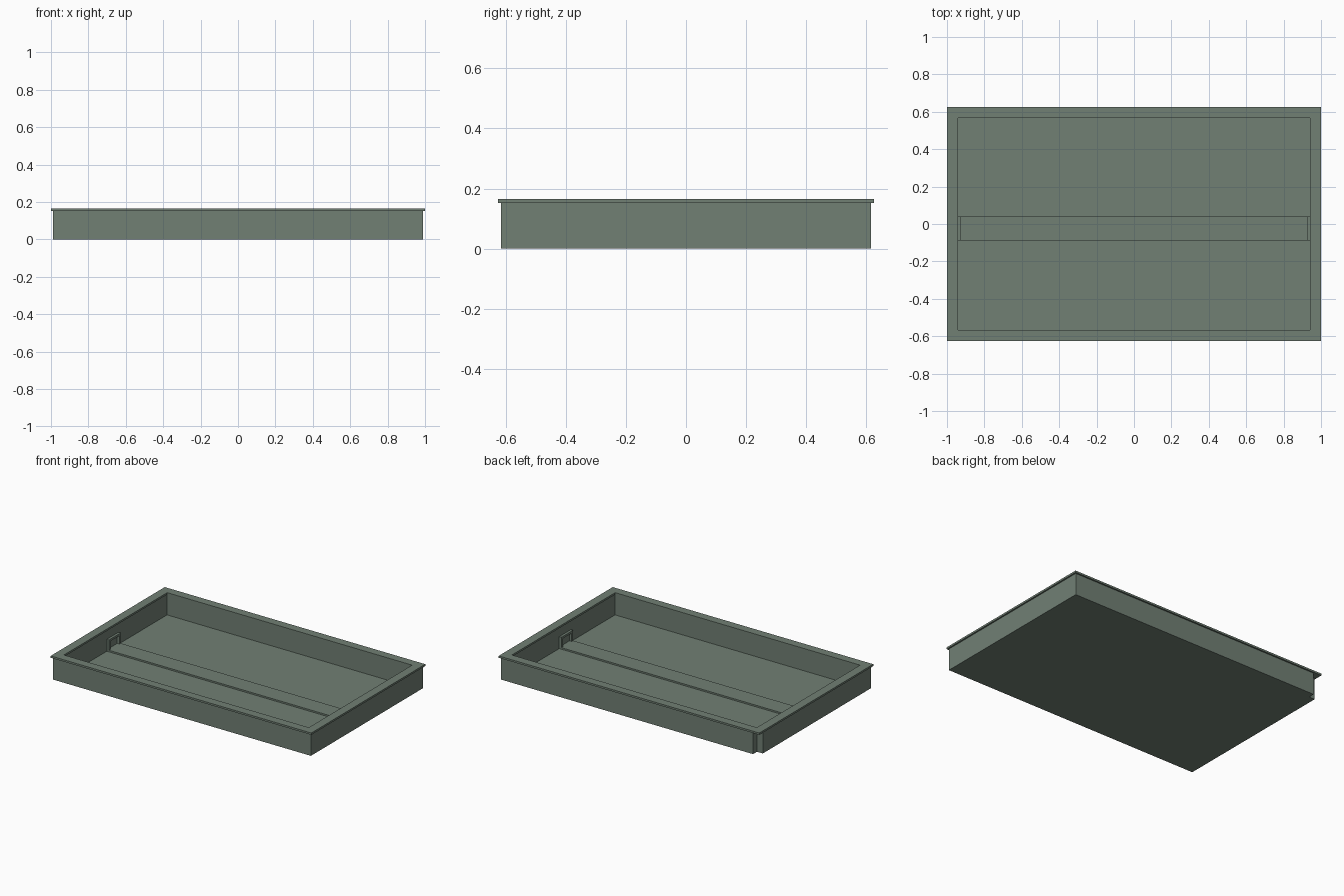
import bpy, bmesh

if "Cube" in bpy.data.objects:
    bpy.data.objects.remove(bpy.data.objects["Cube"])

green = bpy.data.materials.new("muted_green")
green.diffuse_color = (0.165, 0.215, 0.175, 1)
green.use_nodes = True
green.node_tree.nodes["Principled BSDF"].inputs["Base Color"].default_value = green.diffuse_color


def boxes(name, spans):
    """One object made of boxes, each given as (x0, x1, y0, y1, z0, z1)."""
    bm = bmesh.new()
    for x0, x1, y0, y1, z0, z1 in spans:
        vs = bmesh.ops.create_cube(bm, size=1)["verts"]
        for v in vs:
            v.co.x = x1 if v.co.x > 0 else x0
            v.co.y = y1 if v.co.y > 0 else y0
            v.co.z = z1 if v.co.z > 0 else z0
    me = bpy.data.meshes.new(name)
    bm.to_mesh(me)
    bm.free()
    me.materials.append(green)
    ob = bpy.data.objects.new(name, me)
    bpy.context.collection.objects.link(ob)
    return ob


def frame(name, outer, inner, z0, z1):
    """Flat rectangular ring with a real opening."""
    bm = bmesh.new()
    rings = []
    for z in (z0, z1):
        for hx, hy in (outer, inner):
            rings.append([bm.verts.new((sx * hx, sy * hy, z))
                          for sx, sy in ((-1, -1), (1, -1), (1, 1), (-1, 1))])
    bo, bi, to, ti = rings
    for a, b in ((bo, to), (to, ti), (ti, bi), (bi, bo)):
        for i in range(4):
            j = (i + 1) % 4
            bm.faces.new((a[i], a[j], b[j], b[i]))
    bmesh.ops.recalc_face_normals(bm, faces=bm.faces)
    me = bpy.data.meshes.new(name)
    bm.to_mesh(me)
    bm.free()
    me.materials.append(green)
    ob = bpy.data.objects.new(name, me)
    bpy.context.collection.objects.link(ob)
    return ob


X, Y = 0.99, 0.615        # outer wall faces
XI, YI = 0.945, 0.572     # inner wall faces
FLOOR, LIP, TOP = 0.007, 0.152, 0.165

# Floor panel, stopping at the front and left walls
boxes("floor_panel", [(-XI, X, -YI, Y, 0, FLOOR)])

# Solid wall bars; the back left corner is left open
boxes("front_wall", [(-X, X, -Y, -YI, 0, LIP)])
boxes("left_wall", [(-X, -XI, -YI, YI, 0, LIP)])
boxes("right_wall", [(XI, X, -YI, Y, FLOOR, LIP)])
boxes("back_wall", [(-XI, XI, YI, Y, FLOOR, LIP)])

# Flat rim overhanging the walls
frame("top_rim", (1.0, 0.625), (0.94, 0.566), LIP, TOP)

# Low strip across the floor with an upright bracket at each end
Y0, Y1 = -0.088, 0.04
boxes("floor_strip", [(-XI, XI, Y0, Y1, FLOOR, 0.018)])
for side, s in (("left", -1), ("right", 1)):
    xa, xb = sorted((s * XI, s * 0.928))
    boxes(side + "_bracket", [
        (xa, xb, Y0, Y0 + 0.015, 0.018, 0.075),
        (xa, xb, Y1 - 0.015, Y1, 0.018, 0.075),
        (xa, xb, Y0, Y1, 0.075, 0.09),
    ])
